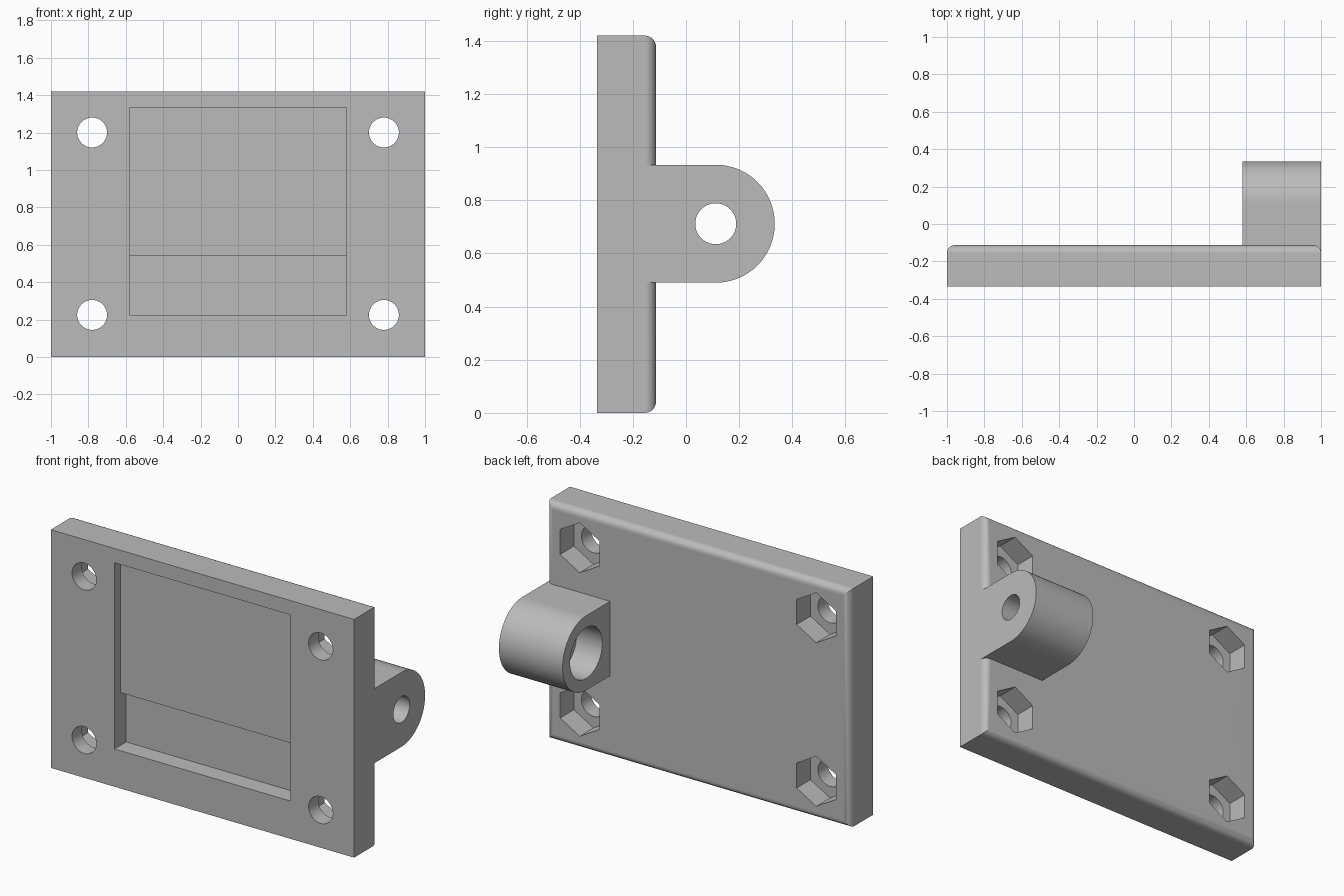
import bpy, bmesh, math
from mathutils import Matrix

if "Cube" in bpy.data.objects:
    bpy.data.objects.remove(bpy.data.objects["Cube"], do_unlink=True)

grey = bpy.data.materials.new("plain grey")
grey.use_nodes = True
grey.diffuse_color = (0.5, 0.5, 0.5, 1)
grey.node_tree.nodes["Principled BSDF"].inputs["Base Color"].default_value = (0.5, 0.5, 0.5, 1)

FRONT, BACK, HEIGHT = -0.335, -0.113, 1.42
BOSS_Y, BOSS_Z, BOSS_R, BOSS_X = 0.112, 0.712, 0.222, 0.58


def finish(bm, name):
    bmesh.ops.recalc_face_normals(bm, faces=bm.faces)
    mesh = bpy.data.meshes.new(name)
    bm.to_mesh(mesh)
    bm.free()
    mesh.materials.append(grey)
    obj = bpy.data.objects.new(name, mesh)
    bpy.context.collection.objects.link(obj)
    return obj


def box(name, x0, x1, y0, y1, z0, z1, fillet=0):
    bm = bmesh.new()
    bmesh.ops.create_cube(bm, size=1)
    for v in bm.verts:
        v.co.x = x1 if v.co.x > 0 else x0
        v.co.y = y1 if v.co.y > 0 else y0
        v.co.z = z1 if v.co.z > 0 else z0
    if fillet:  # round the rear rim only
        rim = [e for e in bm.edges if all(v.co.y > y1 - 0.001 for v in e.verts)]
        bmesh.ops.bevel(bm, geom=rim, offset=fillet, segments=8,
                        profile=0.5, affect='EDGES')
    return finish(bm, name)


def rod(name, axis, start, end, a, b, radius, sides=48):
    """Prism along x (a=y, b=z) or along y (a=x, b=z), one vertex pointing up."""
    bm = bmesh.new()
    ends = []
    for t in (start, end):
        ring = []
        for i in range(sides):
            ang = math.tau * i / sides
            p, q = a + radius * math.sin(ang), b + radius * math.cos(ang)
            ring.append(bm.verts.new((t, p, q) if axis == 'x' else (p, t, q)))
        bm.faces.new(ring)
        ends.append(ring)
    for i in range(sides):
        j = (i + 1) % sides
        bm.faces.new((ends[0][i], ends[0][j], ends[1][j], ends[1][i]))
    return finish(bm, name)


def combine(target, tool, operation):
    mod = target.modifiers.new("combine", 'BOOLEAN')
    mod.operation, mod.solver, mod.object = operation, 'EXACT', tool
    bpy.context.view_layer.objects.active = target
    bpy.ops.object.modifier_apply(modifier=mod.name)
    bpy.data.objects.remove(tool, do_unlink=True)


# Plate with rounded rear rim
plate = box("mounting_plate", -1, 1, FRONT, BACK, 0, HEIGHT, fillet=0.042)

# Hinge lug: D-shaped profile extruded along x, flush with the plate's side
bm = bmesh.new()
profile = [(-0.2, BOSS_Z - BOSS_R)]
for i in range(33):
    ang = -math.pi / 2 + math.pi * i / 32
    profile.append((BOSS_Y + BOSS_R * math.cos(ang), BOSS_Z + BOSS_R * math.sin(ang)))
profile.append((-0.2, BOSS_Z + BOSS_R))
face = bm.faces.new([bm.verts.new((BOSS_X, y, z)) for y, z in profile])
side = bmesh.ops.extrude_face_region(bm, geom=[face])["geom"]
bmesh.ops.transform(bm, matrix=Matrix.Translation((1 - BOSS_X, 0, 0)),
                    verts=[g for g in side if isinstance(g, bmesh.types.BMVert)])
combine(plate, finish(bm, "hinge_lug"), 'UNION')

# Pin hole with wide counterbore on the inner side
combine(plate, rod("pin_hole", 'x', 0.5, 1.1, BOSS_Y, BOSS_Z, 0.077), 'DIFFERENCE')
combine(plate, rod("counterbore", 'x', 0.5, BOSS_X + 0.17, BOSS_Y, BOSS_Z, 0.152), 'DIFFERENCE')

# Stepped recess in the front
combine(plate, box("shallow_recess", -0.58, 0.58, -0.5, FRONT + 0.055, 0.225, 1.335), 'DIFFERENCE')
combine(plate, box("deep_recess", -0.58, 0.58, -0.5, FRONT + 0.11, 0.225, 0.54), 'DIFFERENCE')

# Bolt holes with hexagonal nut pockets behind
for x in (-0.78, 0.78):
    for z in (0.225, 1.2):
        combine(plate, rod("bolt_hole", 'y', -0.5, 0, x, z, 0.08), 'DIFFERENCE')
        combine(plate, rod("nut_pocket", 'y', BACK - 0.13, 0, x, z, 0.149, 6), 'DIFFERENCE')

# Smooth curved surfaces, crisp edges
bpy.ops.object.select_all(action='DESELECT')
plate.select_set(True)
bpy.context.view_layer.objects.active = plate
bpy.ops.object.shade_smooth_by_angle(angle=math.radians(30))
weighted = plate.modifiers.new("weighted_normals", 'WEIGHTED_NORMAL')
weighted.keep_sharp = True
